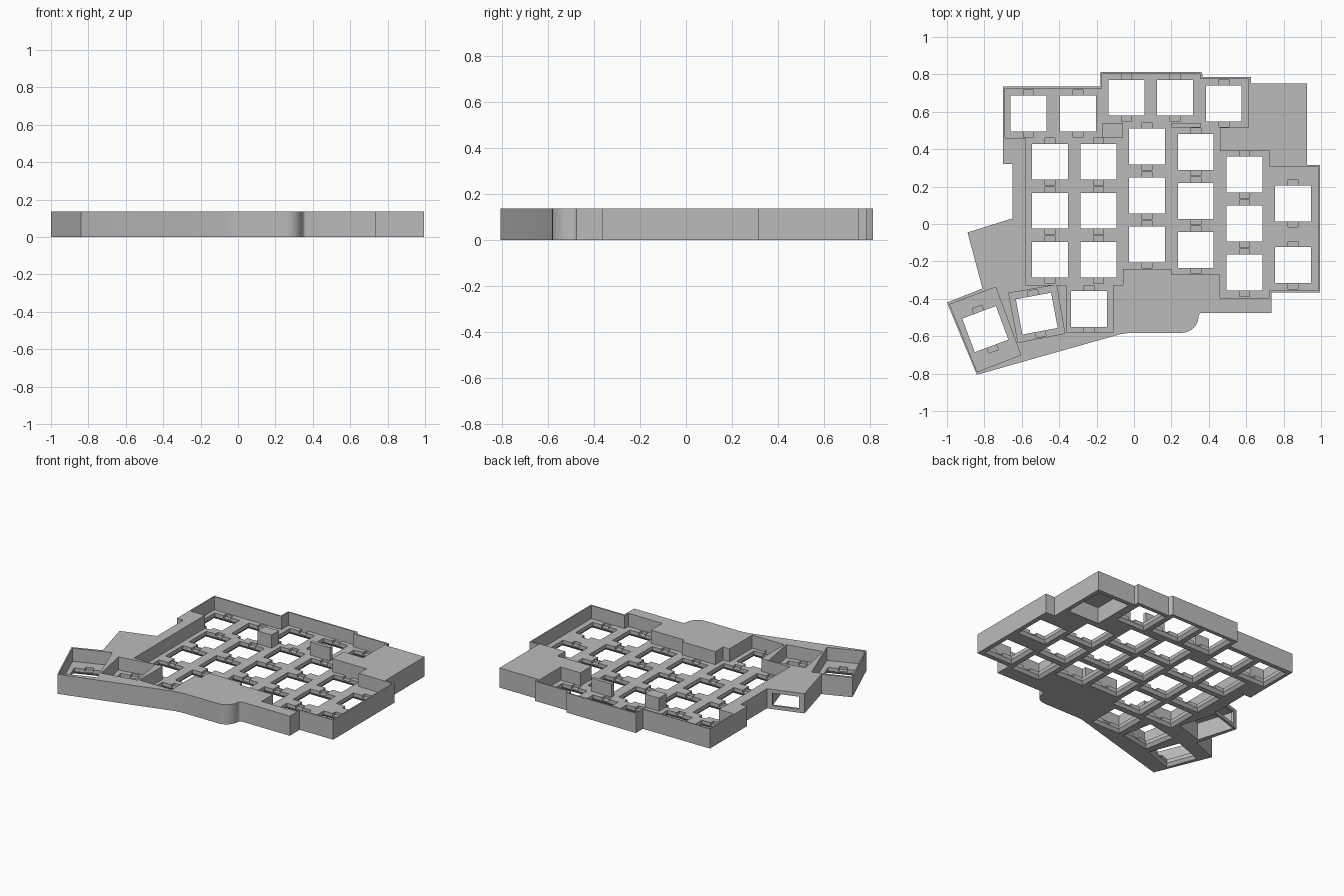
import bpy, bmesh, math
from mathutils import Matrix, Vector

cube = bpy.data.objects.get("Cube")
if cube:
    bpy.data.objects.remove(cube, do_unlink=True)

TOP, FLOOR, LEDGE = 0.138, 0.046, 0.028
HALF = 0.096  # half width of a key opening

grey = bpy.data.materials.new("warm_grey_plastic")
grey.use_nodes = True
grey.diffuse_color = (0.5, 0.5, 0.5, 1)
bsdf = next(n for n in grey.node_tree.nodes if n.type == 'BSDF_PRINCIPLED')
bsdf.inputs["Base Color"].default_value = (0.5, 0.5, 0.5, 1)


def loft(name, rings):
    """Closed solid through matching rings of points, bottom to top."""
    bm = bmesh.new()
    loops = [[bm.verts.new(p) for p in ring] for ring in rings]
    n = len(loops[0])
    bm.faces.new(loops[0])
    bm.faces.new(loops[-1])
    for a, b in zip(loops, loops[1:]):
        for i in range(n):
            j = (i + 1) % n
            bm.faces.new((a[i], a[j], b[j], b[i]))
    bmesh.ops.recalc_face_normals(bm, faces=bm.faces)
    mesh = bpy.data.meshes.new(name)
    bm.to_mesh(mesh)
    bm.free()
    mesh.materials.append(grey)
    obj = bpy.data.objects.new(name, mesh)
    bpy.context.collection.objects.link(obj)
    return obj


def prism(name, pts, z0, z1):
    return loft(name, [[(x, y, z) for x, y in pts] for z in (z0, z1)])


def rect(x0, y0, x1, y1):
    return [(x0, y0), (x1, y0), (x1, y1), (x0, y1)]


def arc(cx, cy, r, a0, a1, steps=8):
    angles = [math.radians(a0 + (a1 - a0) * i / steps) for i in range(steps + 1)]
    return [(cx + r * math.cos(a), cy + r * math.sin(a)) for a in angles]


# Case outline, with the rounded front corner
outline = [(-.70, .735), (-.18, .735), (-.18, .813), (.36, .813), (.37, .785),
           (.625, .785), (.625, .75), (.925, .75), (.925, .315), (.995, .315),
           (.995, -.365), (.735, -.365), (.735, -.475)]
outline += arc(.365, -.495, .02, 90, 180, 4)
outline += arc(.255, -.492, .09, 0, -90)
outline += [(-.02, -.582), (-.07, -.588), (-.84, -.806), (-1, -.42),
            (-.81, -.345), (-.89, -.045), (-.65, .03), (-.65, .32), (-.70, .32)]
case = prism("keyboard_case", outline, 0, TOP)
cutters = []

# Sunken key wells
main_well = [(-.69, .725), (-.17, .725), (-.17, .803), (.352, .803), (.352, .775),
             (.613, .775), (.613, .515), (.46, .515), (.46, .39), (.725, .39),
             (.725, .305), (.985, .305), (.985, -.355), (.725, -.355),
             (.725, -.395), (.46, -.395), (.46, -.27), (.20, -.27), (.20, -.24),
             (-.06, -.24), (-.06, -.325), (-.11, -.325), (-.11, -.578),
             (-.36, -.578), (-.36, -.325), (-.58, -.325), (-.58, .46), (-.69, .46)]
inner_thumb = [(-.67, -.37), (-.415, -.325), (-.37, -.585), (-.62, -.633)]
outer_thumb = [(-.985, -.43), (-.74, -.338), (-.605, -.70), (-.838, -.79)]
for pts in (main_well, inner_thumb, outer_thumb):
    cutters.append(prism("well_cutter", pts, FLOOR, .2))

# Key positions: centre x, centre y, turn in degrees
keys = [(-.565, .59, 0), (-.30, .59, 0), (-.04, .675, 0), (.22, .675, 0), (.48, .645, 0),
        (-.24, -.455, 0), (-.52, -.479, 10.5), (-.795, -.562, 20.5),
        (.85, .11, 0), (.85, -.22, 0)]
for x, top in ((-.45, .333), (-.19, .333), (.07, .415), (.33, .386), (.59, .264)):
    keys += [(x, top - .262 * row, 0) for row in range(3)]

# Openings flare below; clip notches sit at front and back
for x, y, turn in keys:
    place = Matrix.Translation((x, y, 0)) @ Matrix.Rotation(math.radians(turn), 4, 'Z')
    rings = []
    for h, z in ((.117, -.006), (HALF, LEDGE - .008), (HALF, .1)):
        rings.append([place @ Vector((px, py, z)) for px, py in rect(-h, -h, h, h)])
    cutters.append(loft("key_cutter", rings))
    for side in (-1, 1):
        near, far = side * .08, side * .127
        pts = rect(-.027, near, .027, far)
        cutters.append(loft("notch_cutter", [
            [place @ Vector((px, py, z)) for px, py in pts] for z in (LEDGE, .06)]))

# Port bay under the left arm, open below and at its end
arm = Matrix.Translation((-.77, -.0075, 0)) @ Matrix.Rotation(math.radians(17.4), 4, 'Z')
for pts, z0, z1 in ((rect(-.105, -.28, .105, -.015), -.05, .12),
                    (rect(-.09, -.03, .09, .05), .025, .112)):
    cutters.append(loft("port_cutter", [
        [arm @ Vector((px, py, z)) for px, py in pts] for z in (z0, z1)]))

# Hollow under the back corner block
cutters.append(prism("corner_cutter", rect(.65, .42, .895, .72), -.05, .115))

# Cut everything and keep the finished mesh
for cutter in cutters:
    cutter.hide_render = True
    mod = case.modifiers.new("cut", 'BOOLEAN')
    mod.operation = 'DIFFERENCE'
    mod.solver = 'EXACT'
    mod.object = cutter
bpy.context.view_layer.update()
graph = bpy.context.evaluated_depsgraph_get()
finished = bpy.data.meshes.new_from_object(case.evaluated_get(graph))
case.modifiers.clear()
case.data = finished
for cutter in cutters:
    bpy.data.objects.remove(cutter, do_unlink=True)
finished.materials.clear()
finished.materials.append(grey)
for face in finished.polygons:
    face.material_index = 0

# Raised filler blocks between the staggered columns
prism("filler_block_left", rect(-.17, .46, -.06, .54), FLOOR - .01, TOP)
prism("filler_block_right", rect(.20, .515, .355, .54), FLOOR - .01, TOP)

# Round only the soft front corner
bpy.ops.object.select_all(action='DESELECT')
case.select_set(True)
bpy.context.view_layer.objects.active = case
bpy.ops.object.shade_smooth_by_angle(angle=math.radians(25))
